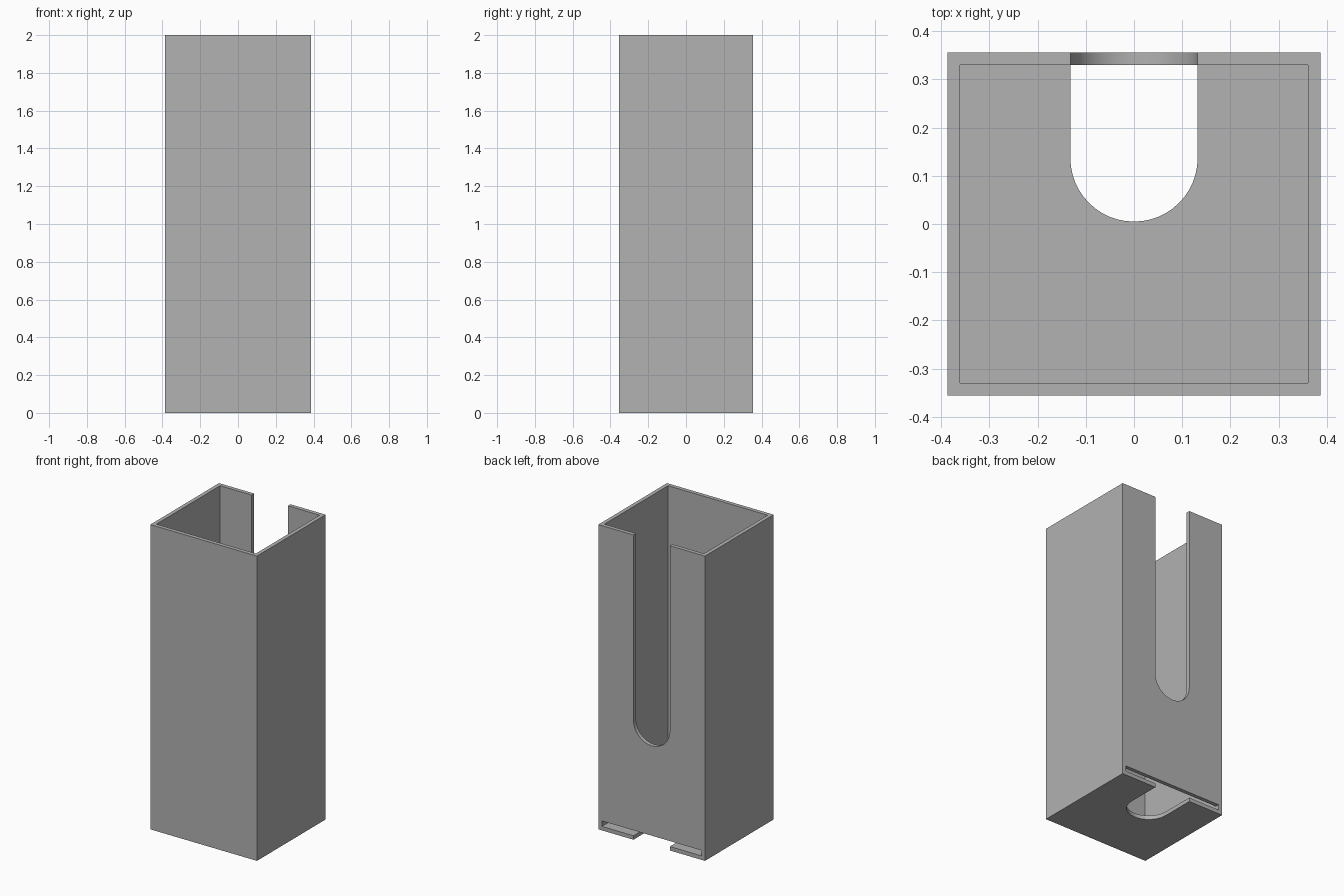
import bpy, bmesh, math
from mathutils import Matrix, Vector

default = bpy.data.objects.get("Cube")
if default:
    bpy.data.objects.remove(default, do_unlink=True)

HX, HY, H = 0.387, 0.356, 2.0      # outer half sizes and height
WALL = 0.026                       # wall and floor thickness
R = 0.132                          # half width of the thumb notches
IX, IY = HX - WALL, HY - WALL      # inner half sizes
GAP_TOP = 0.062                    # top of the dispensing gap

grey = bpy.data.materials.new("plain grey")
grey.use_nodes = True
colour = (0.445, 0.445, 0.445, 1)
grey.diffuse_color = colour
grey.node_tree.nodes["Principled BSDF"].inputs["Base Color"].default_value = colour


def prism(name, outline, depth, matrix=Matrix()):
    """Extrude a flat outline along its local z."""
    bm = bmesh.new()
    face = bm.faces.new([bm.verts.new((x, y, 0)) for x, y in outline])
    ext = bmesh.ops.extrude_face_region(bm, geom=[face])
    top = [v for v in ext["geom"] if isinstance(v, bmesh.types.BMVert)]
    bmesh.ops.translate(bm, verts=top, vec=Vector((0, 0, depth)))
    bm.transform(matrix)
    bmesh.ops.recalc_face_normals(bm, faces=bm.faces)
    mesh = bpy.data.meshes.new(name)
    bm.to_mesh(mesh)
    bm.free()
    mesh.materials.append(grey)
    obj = bpy.data.objects.new(name, mesh)
    bpy.context.collection.objects.link(obj)
    return obj


def box_outline(x, y0, y1):
    return [(-x, y0), (x, y0), (x, y1), (-x, y1)]


def u_outline(bottom, top, steps=24):
    """Slot with a round lower end and an open upper end."""
    arc = [math.pi * (1 + i / steps) for i in range(steps + 1)]
    points = [(R * math.cos(a), bottom + R + R * math.sin(a)) for a in arc]
    return points + [(R, top), (-R, top)]


def at(y, z):
    return Matrix.Translation((0, y, z))


# Solid block that becomes the holder
holder = prism("card_holder", box_outline(HX, -HY, HY), H)

# Cutters: inside, rear gap above the floor, notch in the floor, notch in the back
upright = Matrix.Rotation(math.pi / 2, 4, "X")
cutters = [
    prism("inside_cutter", box_outline(IX, -IY, IY), H, at(0, WALL)),
    prism("gap_cutter", box_outline(IX, 0, HY + 0.1), GAP_TOP - WALL, at(0, WALL)),
    prism("floor_notch_cutter", u_outline(0.005, HY + 0.1), 0.1, at(0, -0.05)),
    prism("back_notch_cutter", u_outline(0.652, H + 0.1), 0.3, at(HY + 0.1, 0) @ upright),
]
for cutter in cutters:
    cutter.hide_render = True
    cut = holder.modifiers.new(cutter.name, "BOOLEAN")
    cut.operation = "DIFFERENCE"
    cut.solver = "EXACT"
    cut.object = cutter

# Bake the cuts and drop the cutters
graph = bpy.context.evaluated_depsgraph_get()
result = bpy.data.meshes.new_from_object(holder.evaluated_get(graph))
holder.modifiers.clear()
holder.data = result
for cutter in cutters:
    bpy.data.objects.remove(cutter, do_unlink=True)

# Smooth the round notch ends, keep all corners sharp
bpy.context.view_layer.objects.active = holder
holder.select_set(True)
bpy.ops.object.shade_smooth_by_angle(angle=math.radians(30))
